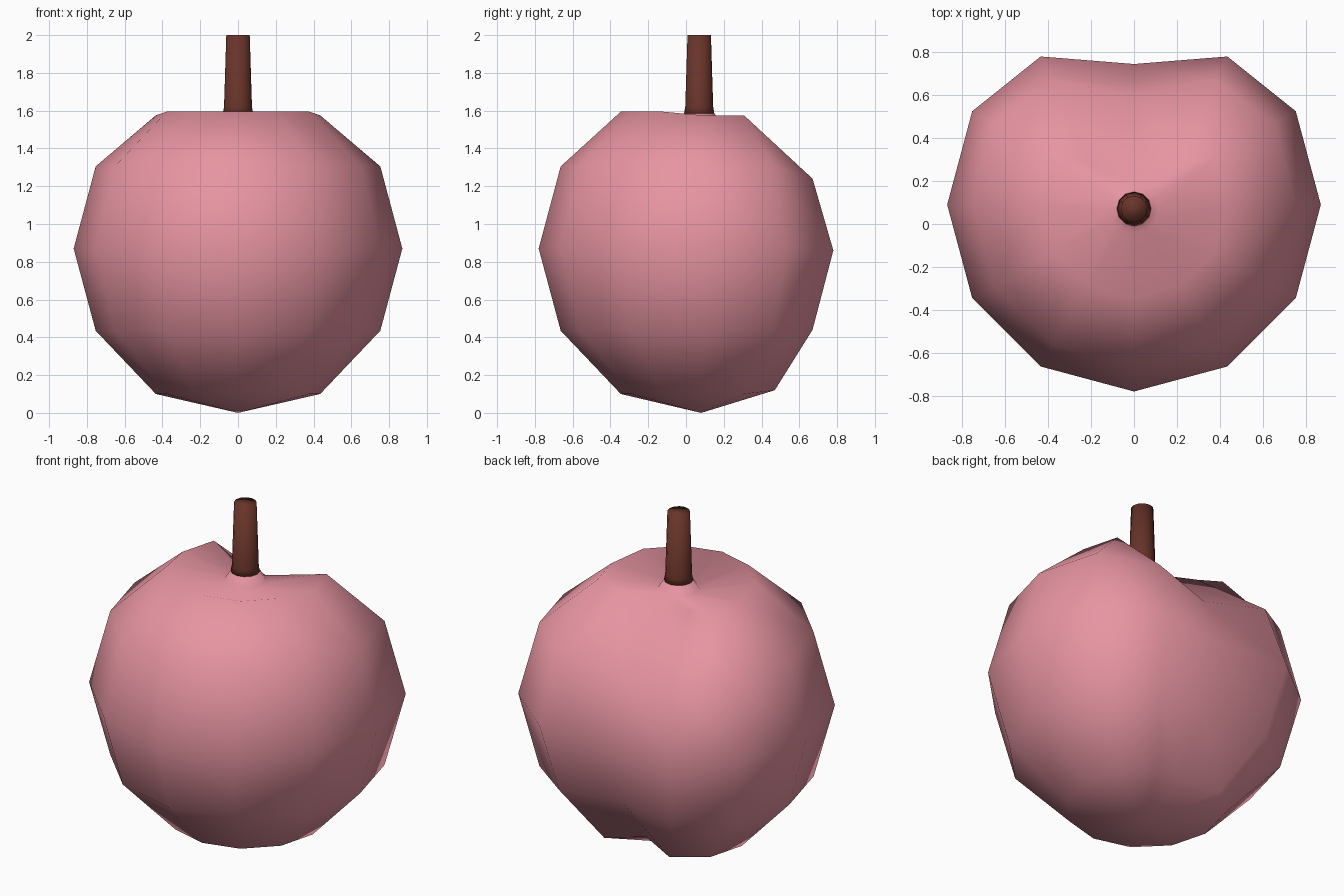
import bpy, bmesh
from math import sin, cos, radians, pi

if "Cube" in bpy.data.objects:
    bpy.data.objects.remove(bpy.data.objects["Cube"])

SIDES = 12
CENTRE_Y = 0.09
RADIUS = 0.87


def material(name, colour):
    m = bpy.data.materials.new(name)
    m.use_nodes = True
    m.diffuse_color = (*colour, 1)
    m.node_tree.nodes["Principled BSDF"].inputs["Base Color"].default_value = (*colour, 1)
    return m


def loft(name, rings, mat, bottom=None, top=None):
    """Skin a stack of rings; close each end with a point or a flat cap."""
    bm = bmesh.new()
    rows = [[bm.verts.new(p) for p in ring] for ring in rings]
    for a, b in zip(rows, rows[1:]):
        for i in range(SIDES):
            j = (i + 1) % SIDES
            bm.faces.new((a[i], a[j], b[j], b[i]))
    for row, tip in ((rows[0], bottom), (rows[-1], top)):
        if tip:
            v = bm.verts.new(tip)
            for i in range(SIDES):
                bm.faces.new((row[i], row[(i + 1) % SIDES], v))
        else:
            bm.faces.new(row)
    bmesh.ops.recalc_face_normals(bm, faces=bm.faces)
    mesh = bpy.data.meshes.new(name)
    bm.to_mesh(mesh)
    bm.free()
    mesh.materials.append(mat)
    mesh.shade_smooth()
    obj = bpy.data.objects.new(name, mesh)
    bpy.context.collection.objects.link(obj)
    return obj


def ring(radius, z, y=CENTRE_Y):
    # Index 0 points to the back
    return [[radius * sin(2 * pi * i / SIDES), y + radius * cos(2 * pi * i / SIDES), z]
            for i in range(SIDES)]


pink = material("fruit pink", (0.80, 0.30, 0.36))
brown = material("stem brown", (0.14, 0.034, 0.022))

# Fruit: coarse sphere whose back is creased (y, z of crease, then of its two neighbours)
back = {
    -60: ((0.38, 0.15), (0.47, 0.12)),
    -30: ((0.61, 0.45), (0.67, 0.44)),
    0: ((0.745, 0.85), (0.78, 0.86)),
    30: ((0.60, 1.18), (0.67, 1.24)),
    60: ((0.27, 1.48), (0.28, 1.54)),
}
rings = []
for lat, (crease, shoulder) in back.items():
    z = RADIUS + RADIUS * sin(radians(lat))
    if abs(lat) == 60:
        z = 0.10 if lat < 0 else 1.595
    r = ring(RADIUS * cos(radians(lat)), z)
    r[0][1:] = crease
    for i in (1, -1):
        r[i][1:] = shoulder
    if lat == 60:
        for i in (2, 3, -2, -3):
            r[i][2] = 1.575
    rings.append(r)

# Hollow round the stem, then a small collar rising to it
rings.append(ring(0.115, 1.535, 0.07))
rings.append(ring(0.07, 1.60, 0.07))
loft("fruit_body", rings, pink, bottom=(0, 0.08, 0), top=(0, 0.07, 1.60))

# Stem: tapered stalk
loft("stem", [ring(0.082, 1.575, 0.07), ring(0.074, 1.62, 0.07), ring(0.062, 2.0, 0.07)], brown)
